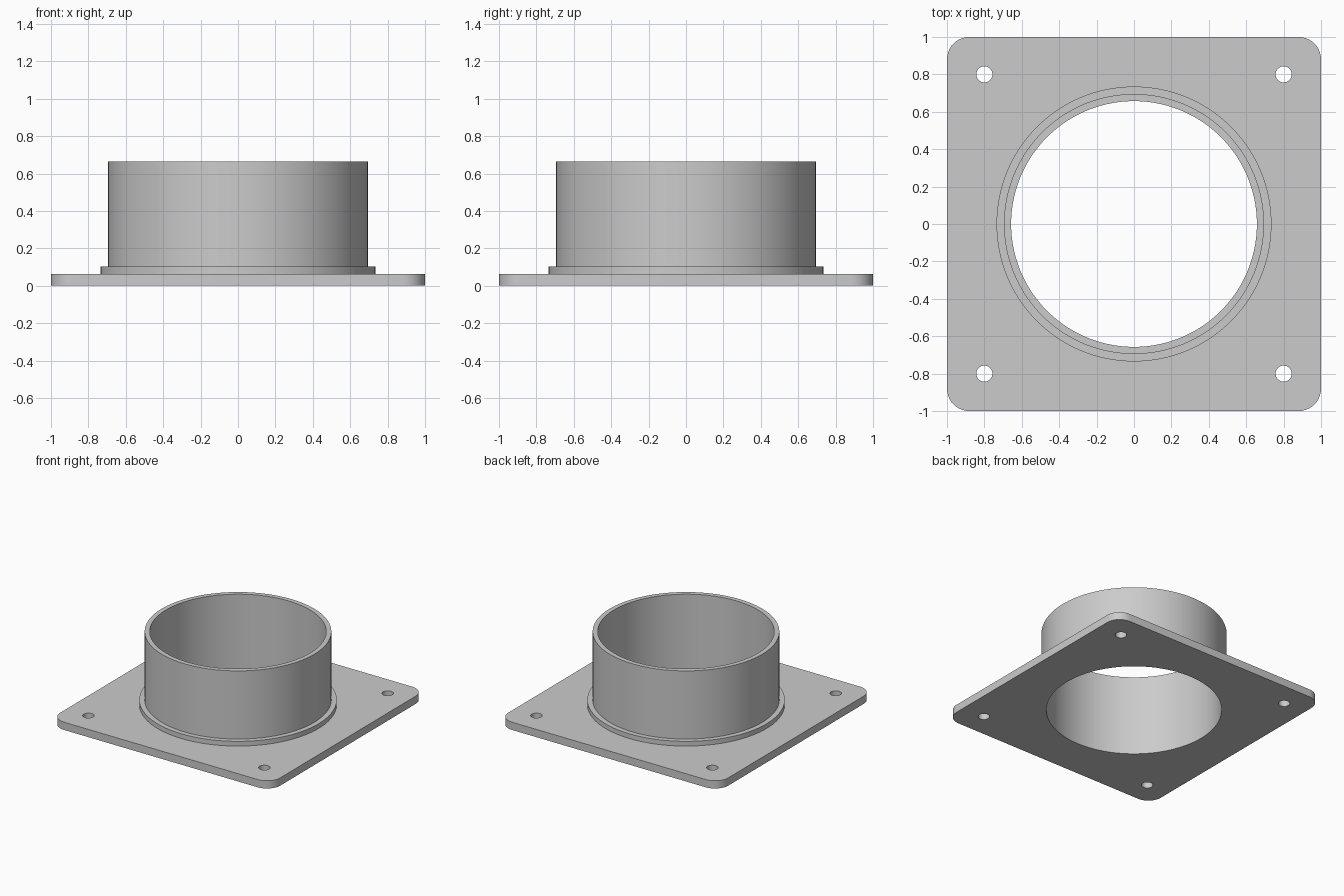
import bpy, bmesh, math
from mathutils import Vector

if "Cube" in bpy.data.objects:
    bpy.data.objects.remove(bpy.data.objects["Cube"])

PLATE_T = 0.064      # plate thickness
BORE = 0.657         # inner radius of the pipe and plate opening
TUBE_R = 0.695
COLLAR_R = 0.735
SEGS = 128

grey = bpy.data.materials.new("light_grey")
grey.diffuse_color = (0.6, 0.6, 0.6, 1)
grey.use_nodes = True
grey.node_tree.nodes["Principled BSDF"].inputs["Base Color"].default_value = grey.diffuse_color


def finish(bm, name):
    bmesh.ops.recalc_face_normals(bm, faces=bm.faces)
    mesh = bpy.data.meshes.new(name)
    bm.to_mesh(mesh)
    bm.free()
    mesh.materials.append(grey)
    obj = bpy.data.objects.new(name, mesh)
    bpy.context.collection.objects.link(obj)
    bpy.ops.object.select_all(action='DESELECT')
    obj.select_set(True)
    bpy.context.view_layer.objects.active = obj
    bpy.ops.object.shade_smooth_by_angle(angle=math.radians(30))
    return obj


def circle(cx, cy, r, n):
    return [(cx + r * math.cos(2 * math.pi * i / n),
             cy + r * math.sin(2 * math.pi * i / n)) for i in range(n)]


def rounded_square(half, r, n=10):
    pts = []
    for k, (sx, sy) in enumerate([(1, 1), (-1, 1), (-1, -1), (1, -1)]):
        for i in range(n + 1):
            a = math.pi / 2 * (k + i / n)
            pts.append((sx * (half - r) + r * math.cos(a),
                        sy * (half - r) + r * math.sin(a)))
    return pts


def ring(name, r_in, r_out, z0, z1):
    """Spin a rectangular profile around z."""
    bm = bmesh.new()
    vs = [bm.verts.new((r, 0, z)) for r, z in
          [(r_in, z0), (r_out, z0), (r_out, z1), (r_in, z1)]]
    edges = [bm.edges.new((vs[i], vs[(i + 1) % 4])) for i in range(4)]
    bmesh.ops.spin(bm, geom=vs + edges, cent=(0, 0, 0), axis=(0, 0, 1),
                   angle=2 * math.pi, steps=SEGS, use_merge=False)
    bmesh.ops.remove_doubles(bm, verts=bm.verts, dist=1e-4)
    return finish(bm, name)


# Base plate: rounded square with the bore and four screw holes
bm = bmesh.new()
loops = [rounded_square(1.0, 0.12), circle(0, 0, BORE, SEGS)]
loops += [circle(x, y, 0.043, 32) for x in (-0.8, 0.8) for y in (-0.8, 0.8)]
for pts in loops:
    vs = [bm.verts.new((x, y, 0)) for x, y in pts]
    for i in range(len(vs)):
        bm.edges.new((vs[i - 1], vs[i]))
bmesh.ops.triangle_fill(bm, edges=bm.edges[:], use_beauty=True, normal=(0, 0, 1))
ext = bmesh.ops.extrude_face_region(bm, geom=bm.faces[:], use_keep_orig=True)
bmesh.ops.translate(bm, vec=Vector((0, 0, PLATE_T)),
                    verts=[g for g in ext["geom"] if isinstance(g, bmesh.types.BMVert)])
finish(bm, "base_plate")

# Pipe socket and the low collar around its foot
ring("pipe_socket", BORE, TUBE_R, PLATE_T, 0.663)
ring("foot_collar", TUBE_R, COLLAR_R, PLATE_T, 0.103)
